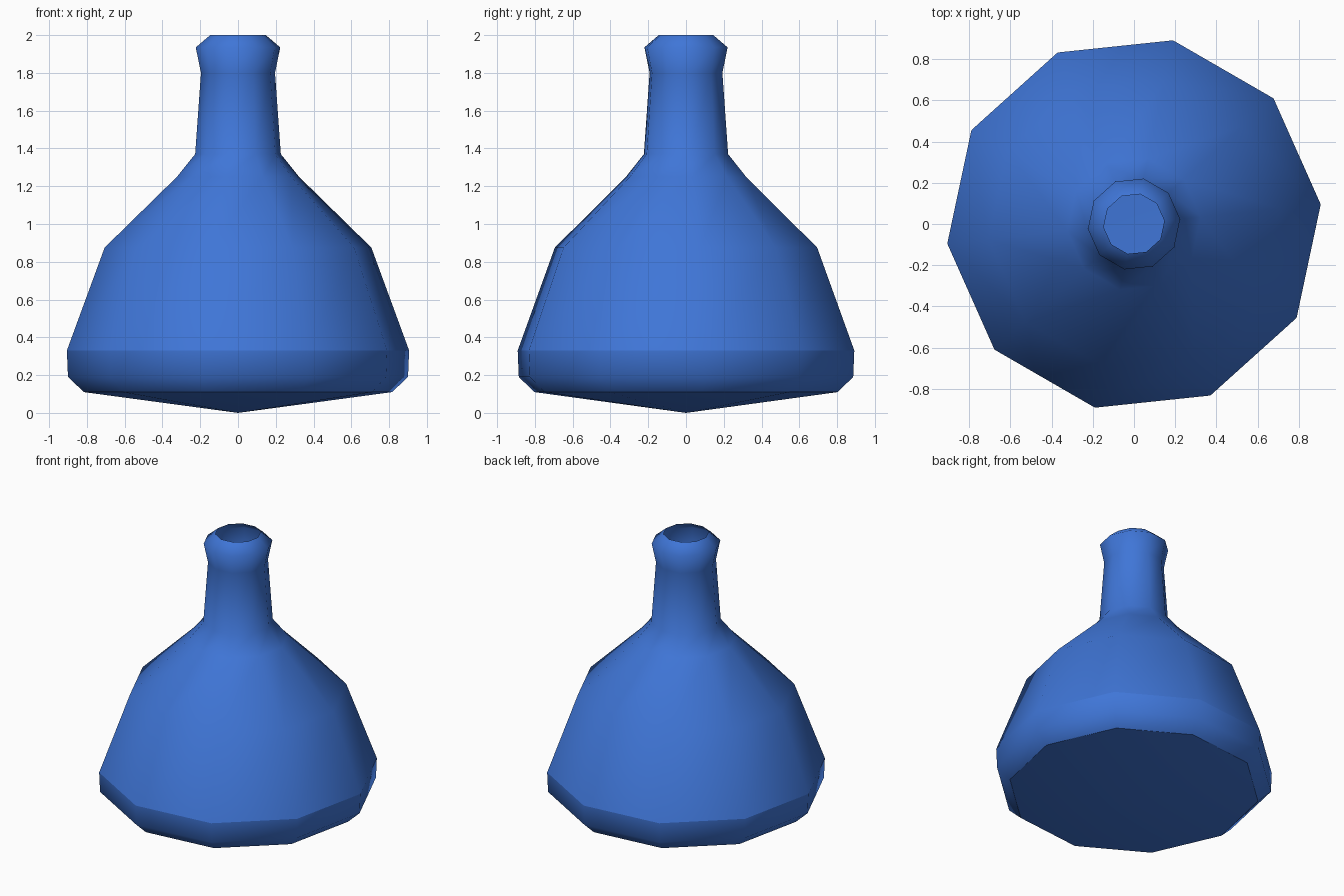
import bpy, bmesh, math

if "Cube" in bpy.data.objects:
    bpy.data.objects.remove(bpy.data.objects["Cube"])

SIDES = 10
TURN = math.radians(6)
# radius, height from the base rim up to the open mouth
PROFILE = [(0.82, 0.11), (0.905, 0.19), (0.911, 0.33), (0.71, 0.875),
           (0.325, 1.25), (0.228, 1.37), (0.197, 1.80), (0.225, 1.935), (0.148, 2.0)]
SHARP_RINGS = (0, 2)

bm = bmesh.new()
rings = []
for r, z in PROFILE:
    rings.append([bm.verts.new((r * math.cos(TURN + math.tau * i / SIDES),
                                r * math.sin(TURN + math.tau * i / SIDES), z))
                  for i in range(SIDES)])

# Flask wall, open at the mouth
for a, b in zip(rings, rings[1:]):
    for i in range(SIDES):
        j = (i + 1) % SIDES
        bm.faces.new((a[i], a[j], b[j], b[i]))

# Shallow pointed underside
tip = bm.verts.new((0, 0, 0))
for i in range(SIDES):
    bm.faces.new((tip, rings[0][(i + 1) % SIDES], rings[0][i]))

# Smooth shading with creases at the base rim and the belly line
for f in bm.faces:
    f.smooth = True
for k in SHARP_RINGS:
    for i in range(SIDES):
        bm.edges.get((rings[k][i], rings[k][(i + 1) % SIDES])).smooth = False

mesh = bpy.data.meshes.new("flask")
bm.to_mesh(mesh)
bm.free()
flask = bpy.data.objects.new("flask", mesh)
bpy.context.collection.objects.link(flask)

# Blue material
mat = bpy.data.materials.new("blue")
mat.diffuse_color = (0.05, 0.18, 0.68, 1)
mat.use_nodes = True
mat.node_tree.nodes["Principled BSDF"].inputs["Base Color"].default_value = mat.diffuse_color
mesh.materials.append(mat)
